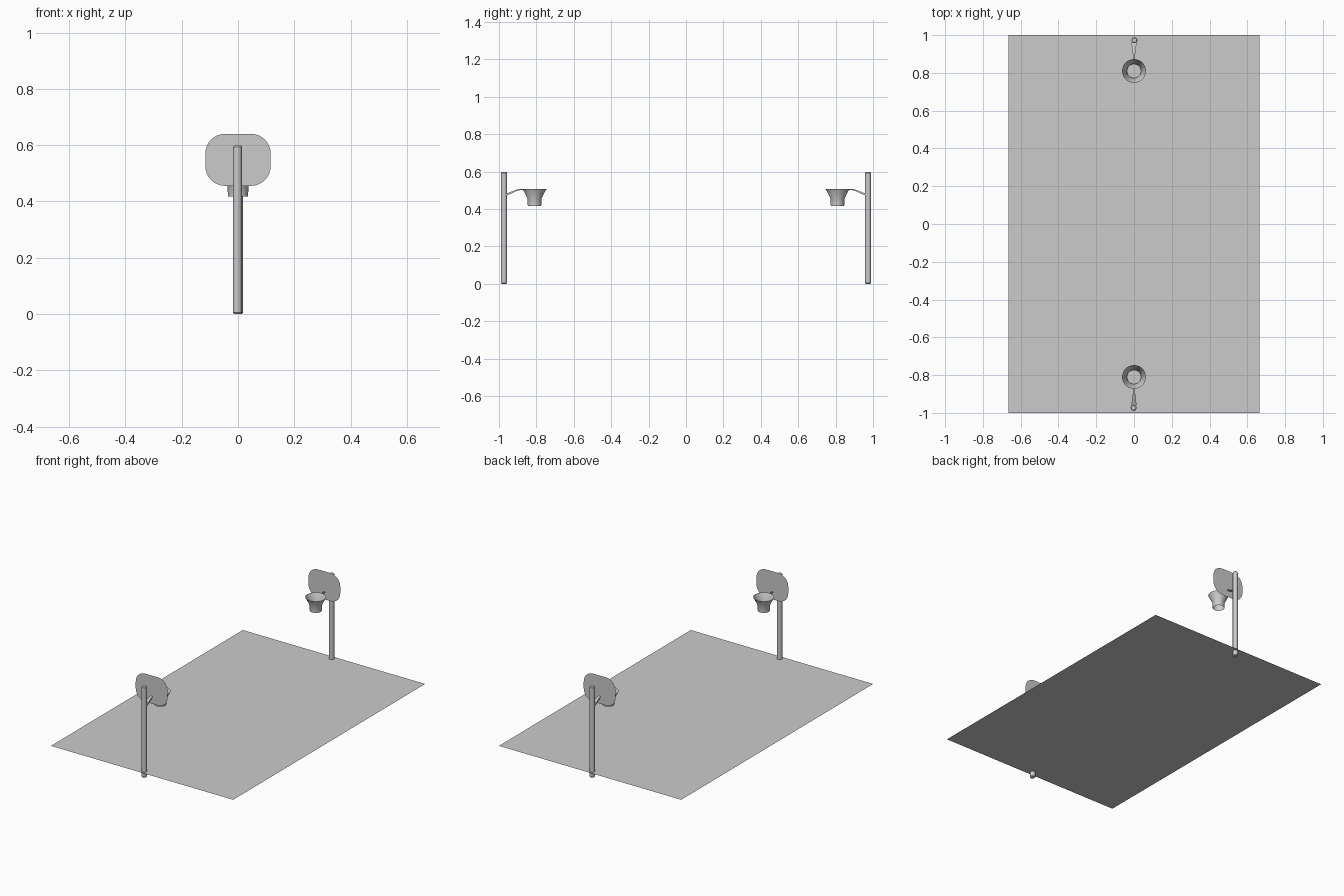
import bpy, bmesh, math

if "Cube" in bpy.data.objects:
    bpy.data.objects.remove(bpy.data.objects["Cube"])

def make(name, verts, faces):
    me = bpy.data.meshes.new(name)
    me.from_pydata(verts, [], faces)
    bm = bmesh.new()
    bm.from_mesh(me)
    bmesh.ops.recalc_face_normals(bm, faces=bm.faces)
    bm.to_mesh(me)
    bm.free()
    ob = bpy.data.objects.new(name, me)
    bpy.context.collection.objects.link(ob)
    return ob

def smooth(ob):
    bpy.ops.object.select_all(action='DESELECT')
    ob.select_set(True)
    bpy.context.view_layer.objects.active = ob
    bpy.ops.object.shade_smooth_by_angle(angle=math.radians(35))

def lathe(name, profile, cx, cy, n, capped):
    # revolve (radius, z) points around a vertical axis
    verts = [(cx + r * math.cos(2 * math.pi * i / n), cy + r * math.sin(2 * math.pi * i / n), z)
             for r, z in profile for i in range(n)]
    faces = [(k * n + i, k * n + (i + 1) % n, (k + 1) * n + (i + 1) % n, (k + 1) * n + i)
             for k in range(len(profile) - 1) for i in range(n)]
    if capped:
        last = (len(profile) - 1) * n
        faces += [tuple(range(n)), tuple(range(last, last + n))]
    ob = make(name, verts, faces)
    smooth(ob)
    return ob

# court floor: a thin sheet just above the pole feet
make("court_floor", [(-.665, -1, .037), (.665, -1, .037), (.665, 1, .037), (-.665, 1, .037)], [(0, 1, 2, 3)])

def hoop_set():
    parts = []
    # pole with softened ends
    parts.append(lathe("pole", [(.012, 0), (.016, .005), (.016, .594), (.012, .599)], -.002, -.973, 16, True))
    # flat rounded backboard
    hw, hh, rx, rz = .116, .0925, .07, .07
    pts = []
    for q, (sx, sz) in enumerate([(1, 1), (-1, 1), (-1, -1), (1, -1)]):
        for i in range(9):
            a = math.pi / 2 * (q + i / 8)
            pts.append((sx * (hw - rx) + rx * math.cos(a), -.9, .548 + sz * (hh - rz) + rz * math.sin(a)))
    parts.append(make("backboard", pts, [tuple(range(len(pts)))]))
    # open hoop and net: funnel over a short tube
    parts.append(lathe("hoop_net", [(.063, .506), (.037, .455), (.036, .417)], 0, -.81, 32, False))
    # bracket tapering from pole to hoop: (y, half width, bottom, top)
    sections = [(-.962, .014, .470, .482), (-.897, .006, .500, .507), (-.872, .002, .502, .507)]
    verts = [(x, y, z) for y, w, b, t in sections for x, z in ((-w, b), (w, b), (w, t), (-w, t))]
    faces = [(4 * k + i, 4 * k + (i + 1) % 4, 4 * k + 4 + (i + 1) % 4, 4 * k + 4 + i)
             for k in range(2) for i in range(4)] + [(0, 1, 2, 3), (8, 9, 10, 11)]
    parts.append(make("bracket", verts, faces))
    return parts

# front set, and the same set turned half a circle for the back
for side, turn in (("front", 0), ("back", math.pi)):
    for ob in hoop_set():
        ob.name = side + "_" + ob.data.name.split(".")[0]
        ob.rotation_euler.z = turn
